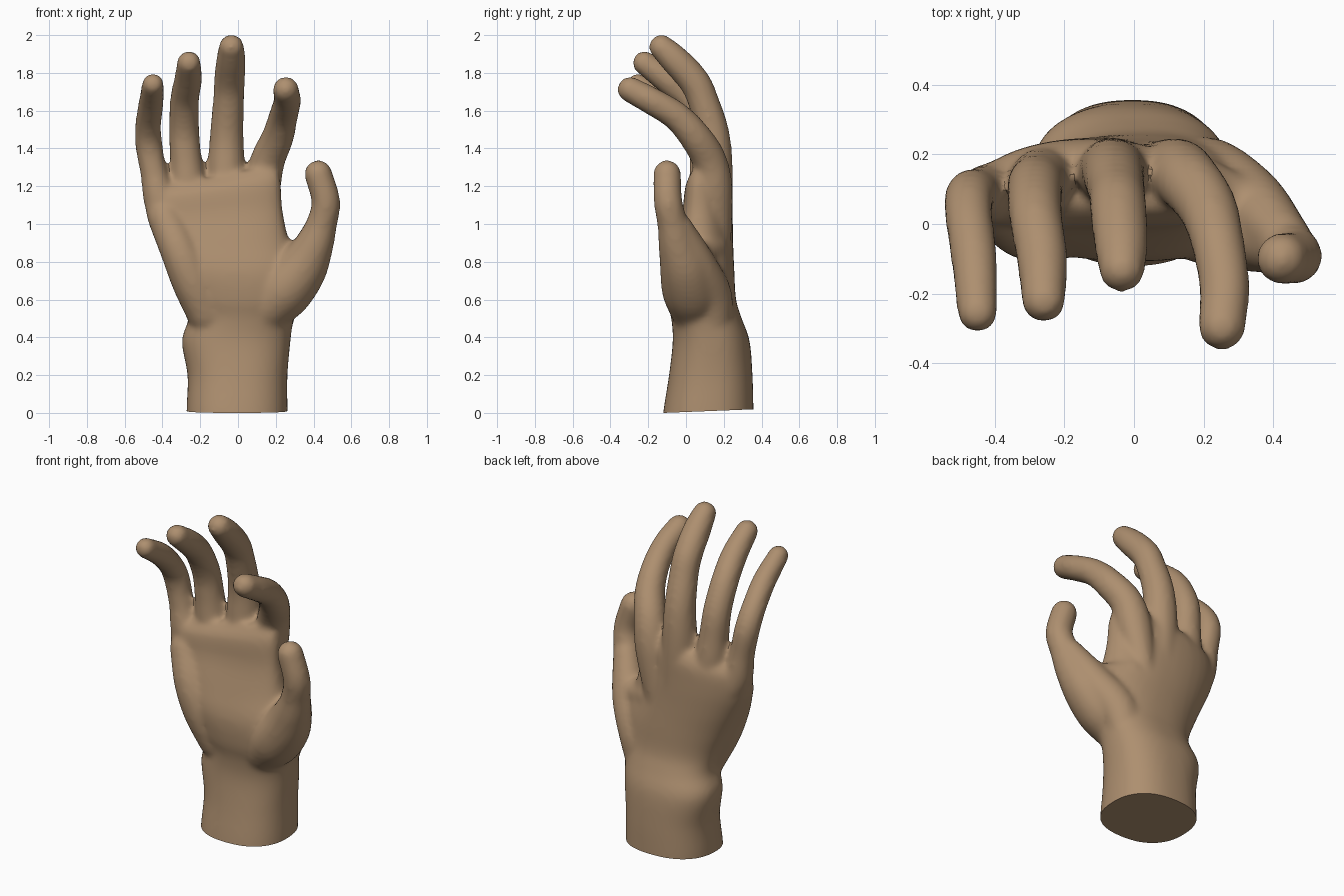
import bpy, bmesh, math
from mathutils import Vector

if "Cube" in bpy.data.objects:
    bpy.data.objects.remove(bpy.data.objects["Cube"])

skin = bpy.data.materials.new("skin tan")
skin.diffuse_color = (0.42, 0.275, 0.16, 1)
skin.use_nodes = True
skin.node_tree.nodes["Principled BSDF"].inputs["Base Color"].default_value = skin.diffuse_color
bm = bmesh.new()


def loft(rings):
    """Closed shell through a list of equal-length point rings."""
    loops = [[bm.verts.new(p) for p in ring] for ring in rings]
    n = len(loops[0])
    faces = [bm.faces.new(loops[0][::-1]), bm.faces.new(loops[-1])]
    for a, b in zip(loops, loops[1:]):
        for i in range(n):
            j = (i + 1) % n
            faces.append(bm.faces.new((a[i], a[j], b[j], b[i])))
    bmesh.ops.recalc_face_normals(bm, faces=faces)


def spline(keys, steps=6):
    """Catmull-Rom interpolation of key tuples."""
    k = [Vector(p) for p in keys]
    k = [k[0] * 2 - k[1]] + k + [k[-1] * 2 - k[-2]]
    out = []
    for a, b, c, d in zip(k, k[1:], k[2:], k[3:]):
        for s in range(steps):
            t = s / steps
            out.append(0.5 * (2 * b + (c - a) * t + (2 * a - 5 * b + 4 * c - d) * t * t
                              + (3 * b - a - 3 * c + d) * t ** 3))
    return out + [k[-2]]


def tube(keys, n=20):
    """Round-ended tube; keys are (x, y, z, radius)."""
    pts = spline(keys)
    pos = [p.to_3d() for p in pts]
    rings = []

    def ring(c, t, r):
        v = t.cross(Vector((1, 0, 0))).normalized()
        u = v.cross(t).normalized()
        rings.append([c + r * (math.cos(a) * u + math.sin(a) * v)
                      for a in (2 * math.pi * i / n for i in range(n))])

    for i, p in enumerate(pos):
        t = (pos[min(i + 1, len(pos) - 1)] - pos[max(i - 1, 0)]).normalized()
        r = pts[i][3] * 1.03
        caps = [k * math.pi / 12 for k in range(1, 6)]
        if i == 0:
            for a in reversed(caps):
                ring(p - t * r * math.sin(a), t, r * math.cos(a))
        ring(p, t, r)
        if i == len(pos) - 1:
            for a in caps:
                ring(p + t * r * math.sin(a), t, r * math.cos(a))
    loft(rings)


# forearm, wrist and palm: z, left, right, front, back, bow, slant
sections = [Vector(s) for s in (
    (-0.08, -.272, .262, -.13, .357, 0, 0),
    (0.03, -.272, .262, -.117, .357, 0, 0),
    (0.20, -.267, .262, -.09, .352, 0, 0),
    (0.38, -.298, .278, -.07, .337, 0, 0),
    (0.50, -.262, .295, -.078, .295, 0, 0),
    (0.60, -.287, .325, -.10, .265, .01, 0),
    (0.75, -.357, .33, -.105, .256, .02, 0),
    (0.90, -.422, .27, -.065, .25, .03, .01),
    (1.05, -.478, .235, -.02, .247, .045, .03),
    (1.18, -.49, .225, .0, .24, .05, .05),
    (1.25, -.45, .20, .05, .205, .05, .06))]
rings = []
for z, x0, x1, y0, y1, bow, slant in spline(sections, 4):
    ring = []
    for i in range(48):
        a = 2 * math.pi * i / 48
        u = math.copysign(abs(math.cos(a)) ** 0.85, math.cos(a))
        v = math.copysign(abs(math.sin(a)) ** 0.85, math.sin(a))
        ring.append(Vector(((x0 + x1) / 2 + u * (x1 - x0) / 2,
                            (y0 + y1) / 2 + v * (y1 - y0) / 2 - bow * u * u,
                            z + slant * u)))
    rings.append(ring)
loft(rings)

# index, middle, ring and little finger, each rooted at its knuckle
tube([(.07, .175, .85, .06), (.12, .15, 1.16, .095), (.155, .125, 1.33, .09), (.21, .05, 1.46, .083),
      (.24, -.05, 1.57, .075), (.26, -.18, 1.65, .071), (.253, -.295, 1.712, .067)])
tube([(-.03, .18, .85, .06), (-.06, .15, 1.18, .097), (-.06, .145, 1.45, .088), (-.05, .09, 1.655, .08),
      (-.045, .04, 1.76, .08), (-.037, -.06, 1.87, .076), (-.035, -.13, 1.937, .065)])
tube([(-.16, .165, .85, .06), (-.25, .13, 1.14, .092), (-.276, .12, 1.35, .082), (-.285, .1, 1.5, .078),
      (-.283, .02, 1.655, .075), (-.265, -.095, 1.76, .072), (-.26, -.22, 1.853, .062)])
tube([(-.27, .13, .85, .06), (-.395, .09, 1.08, .087), (-.445, .09, 1.27, .07), (-.472, .08, 1.42, .07),
      (-.475, .02, 1.53, .067), (-.46, -.1, 1.64, .065), (-.45, -.254, 1.739, .057)])
# thumb with its fleshy base
tube([(.16, .05, .57, .14), (.25, .025, .66, .15), (.34, -.005, .77, .132), (.405, -.045, .89, .1),
      (.443, -.07, 1.0, .08), (.465, -.095, 1.12, .074), (.425, -.1, 1.265, .072)])
# ridge from wrist to thumb, web to the palm, and outer palm pad
tube([(.17, .15, .36, .08), (.22, .135, .6, .11), (.335, .06, .78, .1), (.43, -.04, .98, .075)])
tube([(.13, .12, .87, .1), (.26, .07, .83, .085), (.38, -.01, .82, .1)])
tube([(-.16, .04, .53, .11), (-.24, .005, .7, .11), (-.31, .0, .86, .1), (-.385, .05, 1.03, .09)])

mesh = bpy.data.meshes.new("hand")
bm.to_mesh(mesh)
bm.free()
hand = bpy.data.objects.new("hand", mesh)
bpy.context.collection.objects.link(hand)
bpy.context.view_layer.objects.active = hand
hand.select_set(True)

# blend the parts into one skin
remesh = hand.modifiers.new("blend", 'REMESH')
remesh.mode = 'VOXEL'
remesh.voxel_size = 0.015
soften = hand.modifiers.new("soften", 'SMOOTH')
soften.factor = 0.5
soften.iterations = 11
for name in ("blend", "soften"):
    bpy.ops.object.modifier_apply(modifier=name)

# cut the slightly tilted wrist end and cap it
bm = bmesh.new()
bm.from_mesh(hand.data)
bmesh.ops.bisect_plane(bm, geom=bm.verts[:] + bm.edges[:] + bm.faces[:],
                       plane_co=(0, -.12, 0), plane_no=(0, -.04, 1), clear_inner=True)
bmesh.ops.holes_fill(bm, edges=[e for e in bm.edges if e.is_boundary], sides=0)
bmesh.ops.recalc_face_normals(bm, faces=bm.faces)
bm.to_mesh(hand.data)
bm.free()
hand.data.materials.clear()
hand.data.materials.append(skin)
bpy.ops.object.shade_smooth_by_angle(angle=math.radians(40))
